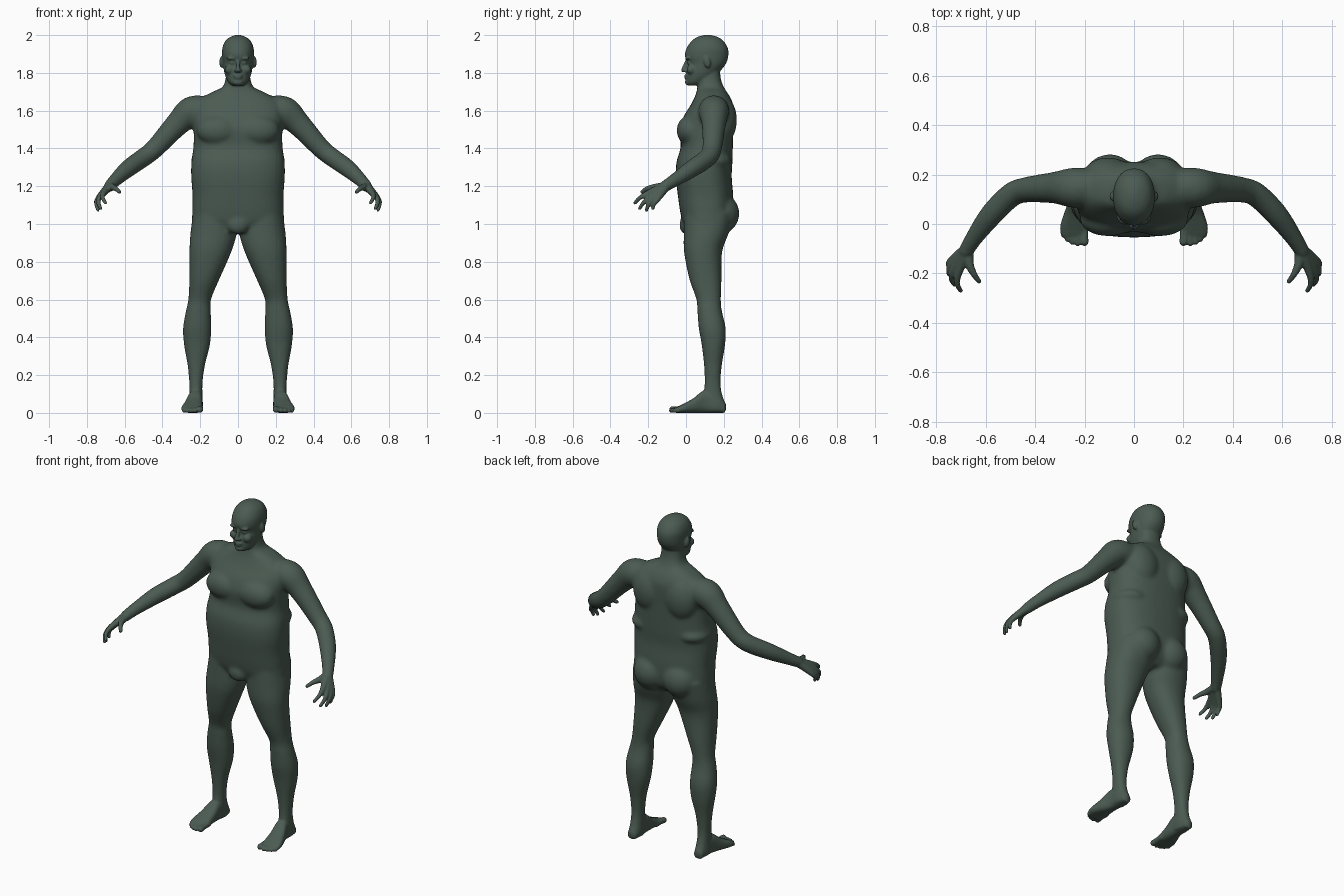
import bpy, bmesh, math
from mathutils import Vector, Matrix


def smooth_path(items, steps=5):
    """Catmull-Rom interpolation of tuples of vectors."""
    out = []
    n = len(items)
    for i in range(n - 1):
        p = [items[max(0, min(n - 1, i + k))] for k in (-1, 0, 1, 2)]
        for s in range(steps):
            t = s / steps
            out.append(tuple(
                0.5 * (2 * b + (c - a) * t + (2 * a - 5 * b + 4 * c - d) * t * t
                       + (3 * b - a - 3 * c + d) * t ** 3)
                for a, b, c, d in zip(*p)))
    return out + [items[-1]]


def skin(bm, frames, power=2.0, sides=36):
    """Closed loft through (centre, half axis u, half axis v) frames."""
    rings = []
    for c, u, v in frames:
        ring = []
        for k in range(sides):
            a = 2 * math.pi * k / sides
            ca, sa = math.cos(a), math.sin(a)
            ring.append(bm.verts.new(
                c + u * math.copysign(abs(ca) ** (2 / power), ca)
                + v * math.copysign(abs(sa) ** (2 / power), sa)))
        rings.append(ring)
    for r0, r1 in zip(rings, rings[1:]):
        for k in range(sides):
            j = (k + 1) % sides
            bm.faces.new((r0[k], r0[j], r1[j], r1[k]))
    bm.faces.new(rings[0][::-1])
    bm.faces.new(rings[-1])


def column(bm, rows, power=2.2):
    """Upright loft; rows are z, centre x, half width, front y, back y."""
    fr = [(Vector((x, (f + b) / 2, z)), Vector((w, 0, 0)), Vector((0, (b - f) / 2, 0)))
          for z, x, w, f, b in rows]
    skin(bm, smooth_path(fr), power)


def ball(bm, c, r, tilt=0.0):
    m = Matrix.Translation(c) @ Matrix.Rotation(tilt, 4, 'X') @ Matrix.Diagonal((*r, 1))
    bmesh.ops.create_uvsphere(bm, u_segments=24, v_segments=16, radius=1, matrix=m)


def tube(bm, pts):
    """Round tube through x, y, z, radius points with ball ends."""
    path = smooth_path([(Vector(p[:3]), Vector((p[3], 0, 0))) for p in pts])
    fr = []
    for i, (c, r) in enumerate(path):
        t = path[min(i + 1, len(path) - 1)][0] - path[max(i - 1, 0)][0]
        u = t.cross(Vector((0, 0, 1))).normalized()
        v = t.cross(u).normalized()
        fr.append((c, u * r.x, v * r.x))
    skin(bm, fr, 2.0, 20)
    for p in (pts[0], pts[-1]):
        ball(bm, p[:3], (p[3],) * 3)


def mirror_all(bm):
    d = bmesh.ops.duplicate(bm, geom=bm.verts[:] + bm.edges[:] + bm.faces[:])["geom"]
    bmesh.ops.scale(bm, vec=(-1, 1, 1), verts=[g for g in d if isinstance(g, bmesh.types.BMVert)])


def fuse(bm, name, voxel, rounds):
    """Merge overlapping parts into one skin and relax it."""
    bmesh.ops.recalc_face_normals(bm, faces=bm.faces[:])
    me = bpy.data.meshes.new(name)
    bm.to_mesh(me)
    bm.free()
    ob = bpy.data.objects.new(name, me)
    bpy.context.collection.objects.link(ob)
    bpy.context.view_layer.objects.active = ob
    m = ob.modifiers.new("merge", 'REMESH')
    m.mode, m.voxel_size = 'VOXEL', voxel
    s = ob.modifiers.new("relax", 'SMOOTH')
    s.factor, s.iterations = 0.5, rounds
    for mod in ("merge", "relax"):
        bpy.ops.object.modifier_apply(modifier=mod)
    return ob


core = bmesh.new()
# legs
column(core, [(1.06, .125, .112, -.01, .25), (.95, .13, .122, -.012, .225),
              (.87, .143, .114, -.012, .195), (.80, .157, .100, -.002, .188),
              (.70, .180, .078, .020, .188), (.60, .203, .060, .055, .185),
              (.54, .210, .066, .060, .190), (.45, .216, .075, .067, .210),
              (.36, .217, .069, .083, .207), (.25, .221, .046, .095, .190),
              (.15, .223, .035, .098, .184), (.08, .223, .036, .085, .198),
              (.04, .223, .038, .080, .216), (.004, .223, .034, .085, .212)])
# arms
tube(core, [(.13, .15, 1.595, .07), (.24, .147, 1.597, .082), (.32, .147, 1.53, .065),
            (.44, .138, 1.40, .052), (.50, .115, 1.352, .05), (.58, .035, 1.295, .047),
            (.65, -.06, 1.232, .036), (.68, -.11, 1.20, .032)])
# chest, shoulder blade and buttock masses
ball(core, (.105, .02, 1.495), (.115, .07, .08))
ball(core, (.105, .19, 1.55), (.105, .08, .13))
ball(core, (.098, .185, 1.055), (.105, .098, .105))
ball(core, (.15, .13, 1.335), (.1, .11, .05))
mirror_all(core)
# torso and neck
column(core, [(.955, 0, .10, .03, .19), (1.0, 0, .232, -.012, .235), (1.06, 0, .242, -.03, .25),
              (1.15, 0, .241, -.043, .25), (1.25, 0, .248, -.054, .242),
              (1.33, 0, .247, -.050, .246), (1.41, 0, .236, -.028, .248),
              (1.50, 0, .235, -.034, .25), (1.57, 0, .24, -.012, .252),
              (1.63, 0, .235, .025, .25), (1.67, 0, .19, .045, .235),
              (1.70, 0, .135, .056, .216), (1.725, 0, .082, .06, .20),
              (1.77, 0, .066, .062, .184), (1.83, 0, .062, .07, .18)], 2.5)
ball(core, (0, .0, .995), (.058, .035, .05))
base = fuse(core, "base", .01, 9)

detail = bmesh.new()
# feet
foot = [(.205, .223, .026, .05), (.16, .223, .036, .09), (.10, .226, .038, .12),
        (.04, .236, .048, .078), (-.01, .243, .056, .05), (-.045, .243, .053, .032),
        (-.055, .243, .046, .024)]
skin(detail, smooth_path([(Vector((x, y, h / 2)), Vector((w, 0, 0)), Vector((0, 0, h / 2)))
                          for y, x, w, h in foot]), 2.6)
for x, y, r in ((.201, -.072, .0175), (.228, -.078, .0125), (.249, -.073, .012),
                (.269, -.062, .0115), (.286, -.045, .011)):
    tube(detail, [(x, 0, .022, r), (x, y * .6, .02, r * .9), (x, y, r, r)])
# hands: each finger runs from wrist through knuckle to tip
wrist = (.675, -.10, 1.207, .025)
for knuckle, mid, tip in (
        ((.711, -.200, 1.163), (.716, -.243, 1.139), (.702, -.270, 1.112)),
        ((.729, -.186, 1.148), (.739, -.223, 1.115), (.727, -.245, 1.083)),
        ((.738, -.168, 1.138), (.749, -.198, 1.104), (.741, -.209, 1.074)),
        ((.741, -.149, 1.133), (.750, -.169, 1.106), (.745, -.175, 1.083))):
    tube(detail, [wrist, (*knuckle, .0155), (*mid, .0115), (*tip, .0095)])
tube(detail, [(.672, -.11, 1.20, .022), (.666, -.165, 1.195, .018),
              (.647, -.205, 1.187, .013), (.628, -.232, 1.17, .0105)])
# ears, brows, eyes, cheeks, nostrils
ball(detail, (.086, .112, 1.857), (.013, .018, .031), .2)
ball(detail, (.032, .010, 1.877), (.030, .014, .009))
ball(detail, (.032, .017, 1.853), (.014, .011, .009))
ball(detail, (.044, .028, 1.817), (.026, .025, .025))
ball(detail, (.012, -.006, 1.812), (.009, .011, .009))
mirror_all(detail)
# head
column(detail, [(1.733, 0, .028, .012, .07), (1.75, 0, .05, .002, .115),
                (1.78, 0, .066, .002, .155), (1.81, 0, .074, .003, .182),
                (1.85, 0, .080, .009, .212), (1.89, 0, .084, -.006, .224),
                (1.93, 0, .083, .003, .222), (1.965, 0, .070, .026, .202),
                (1.985, 0, .050, .05, .178), (1.996, 0, .027, .078, .15),
                (2.001, 0, .008, .10, .125)], 2.15)
# nose, lips, chin
tube(detail, [(0, .006, 1.868, .009), (0, -.006, 1.838, .01), (0, -.015, 1.814, .012)])
ball(detail, (0, .001, 1.786), (.025, .012, .006))
ball(detail, (0, .002, 1.773), (.021, .012, .006))
ball(detail, (0, .014, 1.75), (.028, .02, .017))
detail.from_mesh(base.data)
bpy.data.objects.remove(base)
body = fuse(detail, "body", .0055, 3)

mat = bpy.data.materials.new("dark_green_grey")
mat.diffuse_color = (.07, .105, .085, 1)
body.data.materials.append(mat)
for p in body.data.polygons:
    p.use_smooth = True
